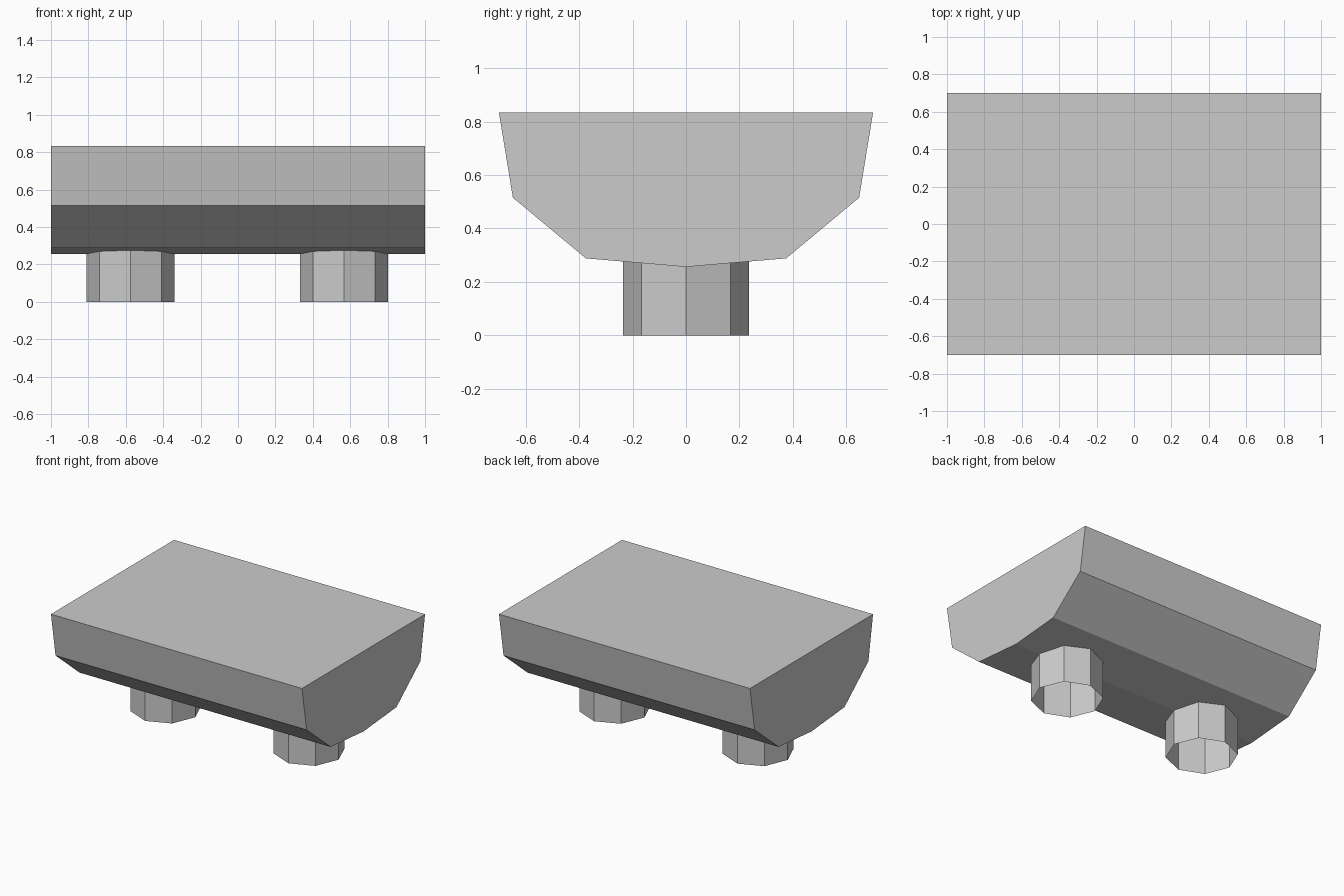
import bpy, bmesh
from math import cos, sin, pi

if "Cube" in bpy.data.objects:
    bpy.data.objects.remove(bpy.data.objects["Cube"])


def make_object(name, bm):
    bmesh.ops.recalc_face_normals(bm, faces=bm.faces)
    mesh = bpy.data.meshes.new(name)
    bm.to_mesh(mesh)
    bm.free()
    obj = bpy.data.objects.new(name, mesh)
    bpy.context.collection.objects.link(obj)
    return obj


# Body: half of the hull cross-section (y, z), mirrored and extruded along x
half = [(0.70, 0.833), (0.648, 0.515), (0.375, 0.288)]
profile = half + [(0, 0.256)] + [(-y, z) for y, z in reversed(half)]
bm = bmesh.new()
end = bm.faces.new([bm.verts.new((-1, y, z)) for y, z in profile])
geom = bmesh.ops.extrude_face_region(bm, geom=[end], use_keep_orig=True)["geom"]
bmesh.ops.translate(bm, vec=(2, 0, 0),
                    verts=[g for g in geom if isinstance(g, bmesh.types.BMVert)])
make_object("body", bm)


# Legs: open eight-sided tubes that run up into the body
def leg(name, x, radius=0.235, top=0.285, sides=8):
    bm = bmesh.new()
    rings = [[bm.verts.new((x + radius * cos(2 * pi * i / sides),
                            radius * sin(2 * pi * i / sides), z))
              for i in range(sides)] for z in (0, top)]
    low, high = rings
    for i in range(sides):
        j = (i + 1) % sides
        bm.faces.new((low[i], low[j], high[j], high[i]))
    make_object(name, bm)


leg("left_leg", -0.575)
leg("right_leg", 0.567)
